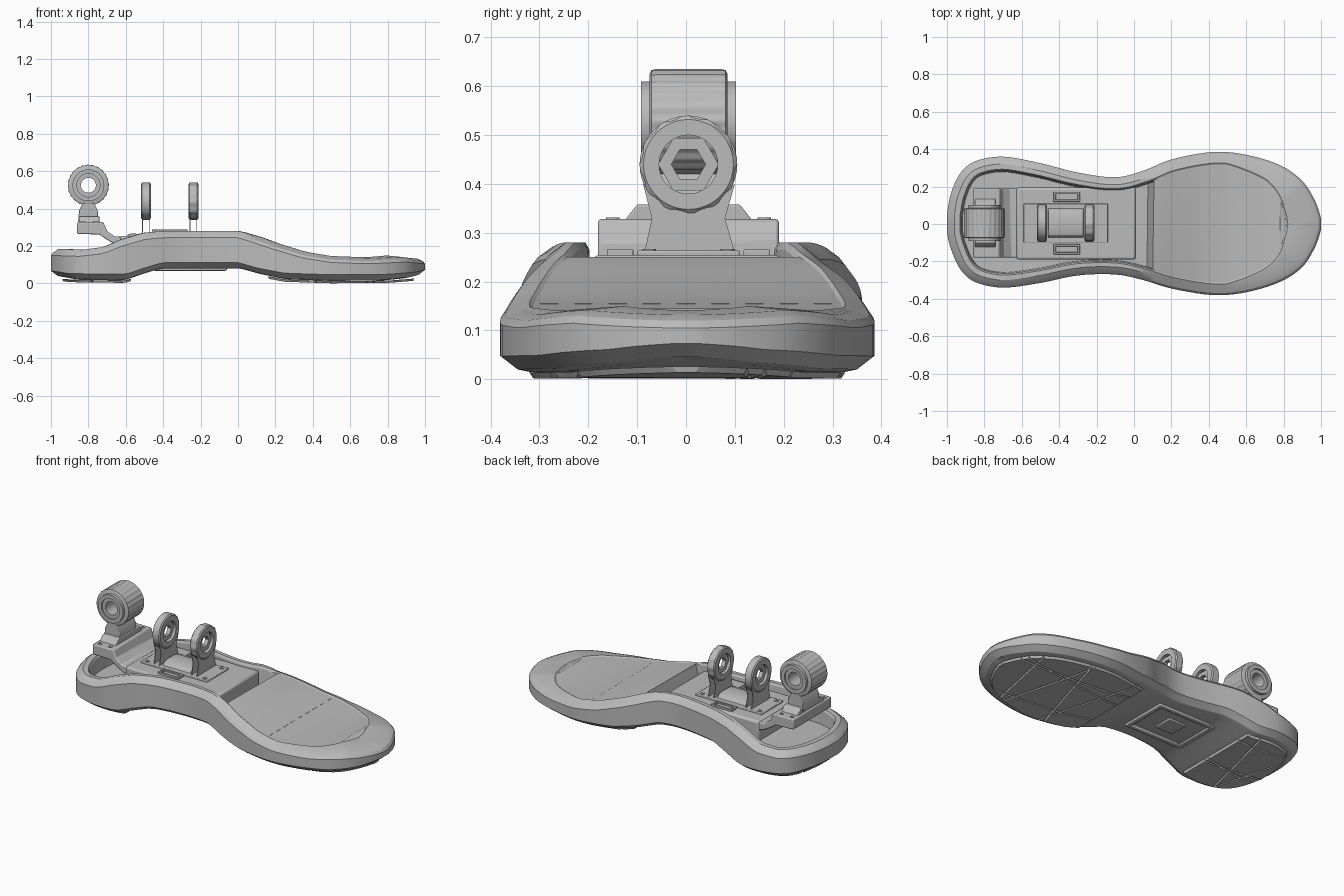
import bpy, bmesh, math
from mathutils import Vector

cube = bpy.data.objects.get("Cube")
if cube:
    bpy.data.objects.remove(cube, do_unlink=True)

grey = bpy.data.materials.new("plain grey")
grey.use_nodes = True
grey.diffuse_color = (0.5, 0.5, 0.5, 1)
grey.node_tree.nodes["Principled BSDF"].inputs["Base Color"].default_value = (0.5, 0.5, 0.5, 1)


def finish(name, bm, bevel=0.0, angle=30):
    """Turn a bmesh into a named, shaded object."""
    bmesh.ops.recalc_face_normals(bm, faces=bm.faces)
    mesh = bpy.data.meshes.new(name)
    bm.to_mesh(mesh)
    bm.free()
    obj = bpy.data.objects.new(name, mesh)
    bpy.context.collection.objects.link(obj)
    mesh.materials.append(grey)
    if bevel:
        mod = obj.modifiers.new("bevel", "BEVEL")
        mod.width, mod.segments, mod.limit_method = bevel, 2, "ANGLE"
    bpy.ops.object.select_all(action="DESELECT")
    obj.select_set(True)
    bpy.context.view_layer.objects.active = obj
    bpy.ops.object.shade_smooth_by_angle(angle=math.radians(angle))
    return obj


def prism(name, pts, axis, lo, hi, bevel=0.0):
    """Extrude a 2D profile along the given axis."""
    place = {"x": lambda a, b, t: (t, a, b),
             "y": lambda a, b, t: (a, t, b),
             "z": lambda a, b, t: (a, b, t)}[axis]
    bm = bmesh.new()
    ends = [[bm.verts.new(place(a, b, t)) for a, b in pts] for t in (lo, hi)]
    for end in ends:
        bm.faces.new(end)
    n = len(pts)
    for i in range(n):
        j = (i + 1) % n
        bm.faces.new((ends[0][i], ends[0][j], ends[1][j], ends[1][i]))
    return finish(name, bm, bevel)


def box(name, x0, x1, y0, y1, z0, z1, bevel=0.0):
    return prism(name, [(x0, y0), (x1, y0), (x1, y1), (x0, y1)], "z", z0, z1, bevel)


def lathe(name, axis, centre, profile, n=40, rib=0.0):
    """Revolve a closed (radius, offset) profile; rib lowers every other pair of outer points."""
    bm = bmesh.new()
    rmax = max(r for r, t in profile)
    loops = []
    for i in range(n):
        a = math.tau * i / n
        loop = []
        for r, t in profile:
            if r == rmax and i % 4 > 1:
                r -= rib
            u, v = r * math.cos(a), r * math.sin(a)
            p = {"x": (t, u, v), "y": (u, t, v), "z": (u, v, t)}[axis]
            loop.append(bm.verts.new(Vector(p) + Vector(centre)))
        loops.append(loop)
    m = len(profile)
    for i in range(n):
        a, b = loops[i], loops[(i + 1) % n]
        for k in range(m):
            bm.faces.new((a[k], a[(k + 1) % m], b[(k + 1) % m], b[k]))
    return finish(name, bm)


def frame(name, x0, x1, y0, y1, z0, z1, w):
    """Rectangular frame of four bars."""
    for i, (a, b, c, d) in enumerate([(x0, x1, y0, y0 + w), (x0, x1, y1 - w, y1),
                                      (x0, x0 + w, y0, y1), (x1 - w, x1, y0, y1)]):
        box(f"{name}_bar_{i + 1}", a, b, c, d, z0, z1, w * 0.2)


def lerp(table, x):
    for (a, u), (b, v) in zip(table, table[1:]):
        if x <= b:
            return u + (v - u) * max(0, (x - a) / (b - a))
    return table[-1][1]


# Foot outline: x, left edge, right edge
ROWS = [(-1, .05, -.05), (-.98, .16, -.13), (-.93, .27, -.24), (-.85, .335, -.31), (-.7, .36, -.34),
        (-.5, .325, -.315), (-.3, .275, -.275), (-.1, .25, -.27), (.05, .285, -.3), (.2, .345, -.345),
        (.42, .385, -.38), (.6, .37, -.365), (.78, .315, -.31), (.9, .23, -.23), (.97, .12, -.12), (1, .03, -.03)]
TOP = [(-1, .185), (-.85, .18), (-.72, .195), (-.62, .235), (-.5, .27), (-.4, .28), (0, .28),
       (.08, .255), (.2, .215), (.35, .17), (.5, .147), (.7, .14), (.9, .15), (1, .14)]
BOTTOM = [(-1, .035), (-.9, .02), (-.6, .016), (-.5, .05), (-.4, .08), (0, .08), (.1, .05),
          (.25, .022), (.5, .014), (.8, .016), (.95, .028), (1, .04)]
FLOOR = [(-1, .09), (-.6, .1), (-.4, .15), (.1, .15)]
RIM = [(-1, .07), (0, .06), (.5, .06), (.75, .1), (.9, .15), (1, .18)]

samples = []
for i in range(len(ROWS) - 1):
    p = [Vector(ROWS[max(0, min(len(ROWS) - 1, i + k))]) for k in (-1, 0, 1, 2)]
    for s in range(5):
        t = s / 5
        samples.append(0.5 * (2 * p[1] + (p[2] - p[0]) * t + (2 * p[0] - 5 * p[1] + 4 * p[2] - p[3]) * t * t
                              + (3 * p[1] - p[0] - 3 * p[2] + p[3]) * t ** 3))
samples.append(Vector(ROWS[-1]))
outline = [Vector((s.x, s.y)) for s in samples] + [Vector((s.x, s.z)) for s in reversed(samples)]
count = len(outline)


def inset(depth):
    """Outline moved inward; depth may depend on x."""
    out = []
    for i, p in enumerate(outline):
        d = (outline[(i + 1) % count] - outline[i - 1]).normalized()
        out.append(p + Vector((d.y, -d.x)) * depth(p.x))
    return out


def fore(x):
    return x > 0.06


# Foot shell: stacked rings with a closed sole, a forefoot deck and an open heel tub
RINGS = [(lambda x: .065, lambda x: lerp(BOTTOM, x)),
         (lambda x: .035, lambda x: lerp(BOTTOM, x) + .006),
         (lambda x: 0, lambda x: lerp(BOTTOM, x) + .033),
         (lambda x: 0, lambda x: lerp(TOP, x) - .035),
         (lambda x: .012, lambda x: lerp(TOP, x) - .02),
         (lambda x: .04, lambda x: lerp(TOP, x) - (.008 if fore(x) else 0)),
         (lambda x: lerp(RIM, x), lambda x: lerp(TOP, x)),
         (lambda x: lerp(RIM, x) + .008, lambda x: lerp(TOP, x) - (.005 if fore(x) else .014)),
         (lambda x: lerp(RIM, x) + .014, lambda x: lerp(TOP, x) - .005 if fore(x) else lerp(FLOOR, x))]
bm = bmesh.new()
rings = [[bm.verts.new((p.x, p.y, z(o.x))) for p, o in zip(inset(d), outline)] for d, z in RINGS]
for a, b in zip(rings, rings[1:]):
    for i in range(count):
        j = (i + 1) % count
        bm.faces.new((a[i], a[j], b[j], b[i]))
for ring in (rings[0], rings[-1]):
    for i in range(count // 2 - 1):
        bm.faces.new((ring[i], ring[i + 1], ring[-2 - i], ring[-1 - i]))
finish("foot_shell", bm, angle=25)

# Sole lugs: the outline cut by slanted lines, each piece shrunk and pushed down
bm = bmesh.new()
bm.faces.new([bm.verts.new((p.x, p.y, 0)) for p in inset(lambda x: .06)])
cuts = [((x, 0, 0), (1, s, 0)) for x, s in
        [(-.86, .3), (-.72, -.25), (-.57, 0), (.16, 0), (.32, .3), (.47, -.3), (.62, .25), (.78, -.2)]]
cuts += [((0, y, 0), (s, 1, 0)) for y, s in [(-.14, .1), (.03, -.15), (.17, .05)]]
for co, no in cuts:
    bmesh.ops.bisect_plane(bm, geom=bm.verts[:] + bm.edges[:] + bm.faces[:], plane_co=co, plane_no=no)
middle = [f for f in bm.faces if -.57 < f.calc_center_median().x < .16]
bmesh.ops.delete(bm, geom=middle, context="FACES")
pads = bm.faces[:]
bmesh.ops.inset_individual(bm, faces=pads, thickness=.008)
pad_verts = {v for f in pads for v in f.verts}
for v in bm.verts:
    v.co.z = lerp(BOTTOM, v.co.x) - (.013 if v in pad_verts else .001)
finish("sole_lugs", bm)

# Arch frame and socket under the sole
frame("arch_frame", -.45, -.06, -.15, .15, .068, .09, .03)
box("arch_socket", -.32, -.2, -.06, .06, .072, .09, .005)

# Flex line dashes on the forefoot
for i in range(9):
    y = -.28 + i * .07
    box(f"flex_dash_{i + 1}", .417, .423, y - .018, y + .018, .15, .156)

# Midfoot deck
box("deck", -.63, .01, -.19, .195, .13, .255, .012)
box("deck_plate", -.59, -.14, -.1, .11, .25, .264, .004)
for side in (-1, 1):
    y = .005 + side * .14
    frame(f"deck_slot_{side}", -.43, -.29, y - .027, y + .027, .25, .266, .012)
    box(f"slot_cover_{side}", -.41, -.31, y - .012, y + .012, .25, .26)
    for x in (-.56, -.17):
        lathe(f"deck_bolt_{side}_{x}", "z", (x, .005 + side * .08, .262),
              [(.006, 0), (.014, 0), (.014, .005), (.006, .005)], 12)

# Saddle between the two brackets
prism("saddle", [(-.075, .26), (-.06, .28), (-.03, .288), (.04, .288), (.07, .28), (.085, .26)],
      "x", -.46, -.27, .003)

# Pivot brackets: ring head on thin legs
LEG = [(-.085, .26), (-.07, .33), (-.088, .4), (-.06, .37), (.07, .37), (.1, .4), (.08, .33), (.1, .26)]
for name, x, rib in (("rear", -.492, 0), ("front", -.238, .004)):
    lathe(f"{name}_bracket_ring", "x", (x, .005, .44),
          [(.06, -.026), (.092, -.026), (.1, -.02), (.1, .02), (.092, .026), (.06, .026)], 48, rib)
    lathe(f"{name}_bracket_nut", "x", (x, .005, .44),
          [(.035, -.012), (.062, -.012), (.062, .012), (.035, .012)], 6)
    for side in (-1, 1):
        prism(f"{name}_bracket_leg_{side}", LEG, "x", x + side * .018 - .002, x + side * .018 + .002)

# Heel mount: stepped arm, side pads and flared neck
prism("heel_arm", [(-.86, .265), (-.86, .328), (-.72, .328), (-.70, .28), (-.66, .252), (-.62, .25),
                   (-.62, .2), (-.66, .21), (-.71, .24), (-.74, .262)], "y", -.18, .19, .006)
prism("neck_gusset", [(-.13, .32), (-.1, .358), (.11, .358), (.14, .32)], "x", -.85, -.74, .004)
prism("neck", [(-.855, .33), (-.85, .39), (-.83, .43), (-.77, .43), (-.75, .39), (-.745, .33)],
      "y", -.075, .085, .004)
for y in (-.15, .16):
    for x in (-.83, -.76):
        lathe(f"mount_bolt_{x}_{y}", "z", (x, y, .324),
              [(.006, 0), (.014, 0), (.014, .007), (.006, .007)], 12)

# Ankle barrel with fine ribs, end flanges and an open bore
lathe("ankle_barrel", "y", (-.8, .005, .525),
      [(.04, -.08), (.1, -.08), (.108, -.076), (.11, -.068), (.11, .068), (.108, .076), (.1, .08), (.04, .08)],
      96, .004)
for side in (-1, 1):
    lathe(f"ankle_flange_{side}", "y", (-.8, .005 + side * .085, .525),
          [(.062, -.012), (.085, -.012), (.085, .012), (.062, .012)], 40)
    lathe(f"ankle_bushing_{side}", "y", (-.8, .005 + side * .08, .525),
          [(.04, -.008), (.063, -.008), (.063, .008), (.04, .008)], 40)
